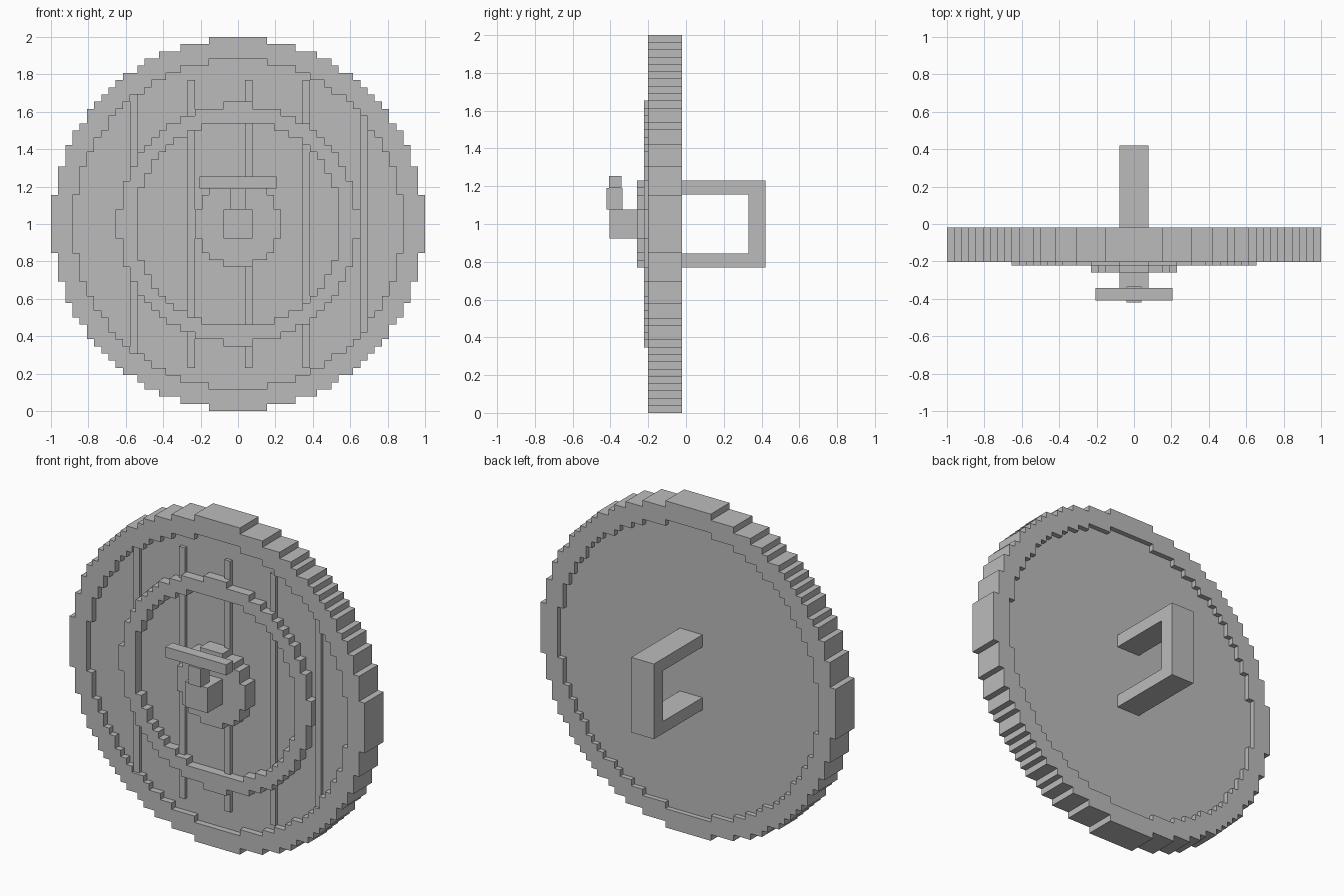
import bpy
import bmesh
import math
from mathutils import Vector

CELL = 1 / 26          # size of one stair step
MID = 1.0              # height of the disc centre

cube = bpy.data.objects.get("Cube")
if cube:
    bpy.data.objects.remove(cube, do_unlink=True)

grey = bpy.data.materials.new("plain_grey")
grey.use_nodes = True
colour = (0.5, 0.5, 0.5, 1)
grey.diffuse_color = colour
grey.node_tree.nodes["Principled BSDF"].inputs["Base Color"].default_value = colour


def finish(name, bm):
    bmesh.ops.recalc_face_normals(bm, faces=bm.faces)
    mesh = bpy.data.meshes.new(name)
    bm.to_mesh(mesh)
    bm.free()
    mesh.materials.append(grey)
    obj = bpy.data.objects.new(name, mesh)
    bpy.context.collection.objects.link(obj)
    return obj


def box(name, x, y, z):
    """Box from (low, high) pairs on each axis."""
    bm = bmesh.new()
    bmesh.ops.create_cube(bm, size=1)
    for v in bm.verts:
        v.co = Vector([lo + (c + 0.5) * (hi - lo) for c, (lo, hi) in zip(v.co, (x, y, z))])
    return finish(name, bm)


def stepped_disc(name, outer, inner, front, back):
    """Stair-stepped disc or ring; radii are in cells."""
    bm = bmesh.new()
    n = math.ceil(outer)
    for i in range(-n, n):
        for k in range(-n, n):
            if inner < math.hypot(i + 0.5, k + 0.5) <= outer:
                corners = ((i, k), (i + 1, k), (i + 1, k + 1), (i, k + 1))
                bm.faces.new([bm.verts.new((a * CELL, front, MID + b * CELL)) for a, b in corners])
    bmesh.ops.remove_doubles(bm, verts=bm.verts, dist=CELL / 10)
    grown = bmesh.ops.extrude_face_region(bm, geom=bm.faces[:])["geom"]
    moved = [g for g in grown if isinstance(g, bmesh.types.BMVert)]
    bmesh.ops.translate(bm, verts=moved, vec=(0, back - front, 0))
    return finish(name, bm)


# Disc body: raised rim, recessed panel, raised ring and hub
RIM_INNER = 22.85
stepped_disc("rim", 25.8, RIM_INNER, -0.202, -0.02)
stepped_disc("panel", RIM_INNER, 0, -0.165, -0.05)
stepped_disc("front_ring", 16.6, 14.35, -0.222, -0.16)
stepped_disc("hub_plate", 5.83, 0, -0.26, -0.16)

# Upright plank strips, cut short where they meet the rim
for n, col in enumerate((-15, -7, 1, 9, 17)):
    reach = math.floor(math.sqrt(RIM_INNER ** 2 - (col + 0.5) ** 2) + 0.5)
    half = min(20, reach) * CELL
    box(f"plank_strip_{n + 1}", (col * CELL, (col + 1) * CELL), (-0.185, -0.16),
        (MID - half, MID + half))

# Front boss with its post and crossbar
W = 2 * CELL
box("boss", (-W, W), (-0.405, -0.25), (MID - W, MID + W))
box("boss_post", (-0.04, 0.04), (-0.42, -0.335), (MID + W, 1.19))
box("crossbar", (-0.206, 0.206), (-0.408, -0.342), (1.19, 1.255))

# Back handle: two arms and a grip
box("handle_upper_arm", (-W, W), (-0.06, 0.33), (1.155, 1.23))
box("handle_lower_arm", (-W, W), (-0.06, 0.33), (0.77, 0.845))
box("handle_grip", (-W, W), (0.33, 0.42), (0.77, 1.23))
